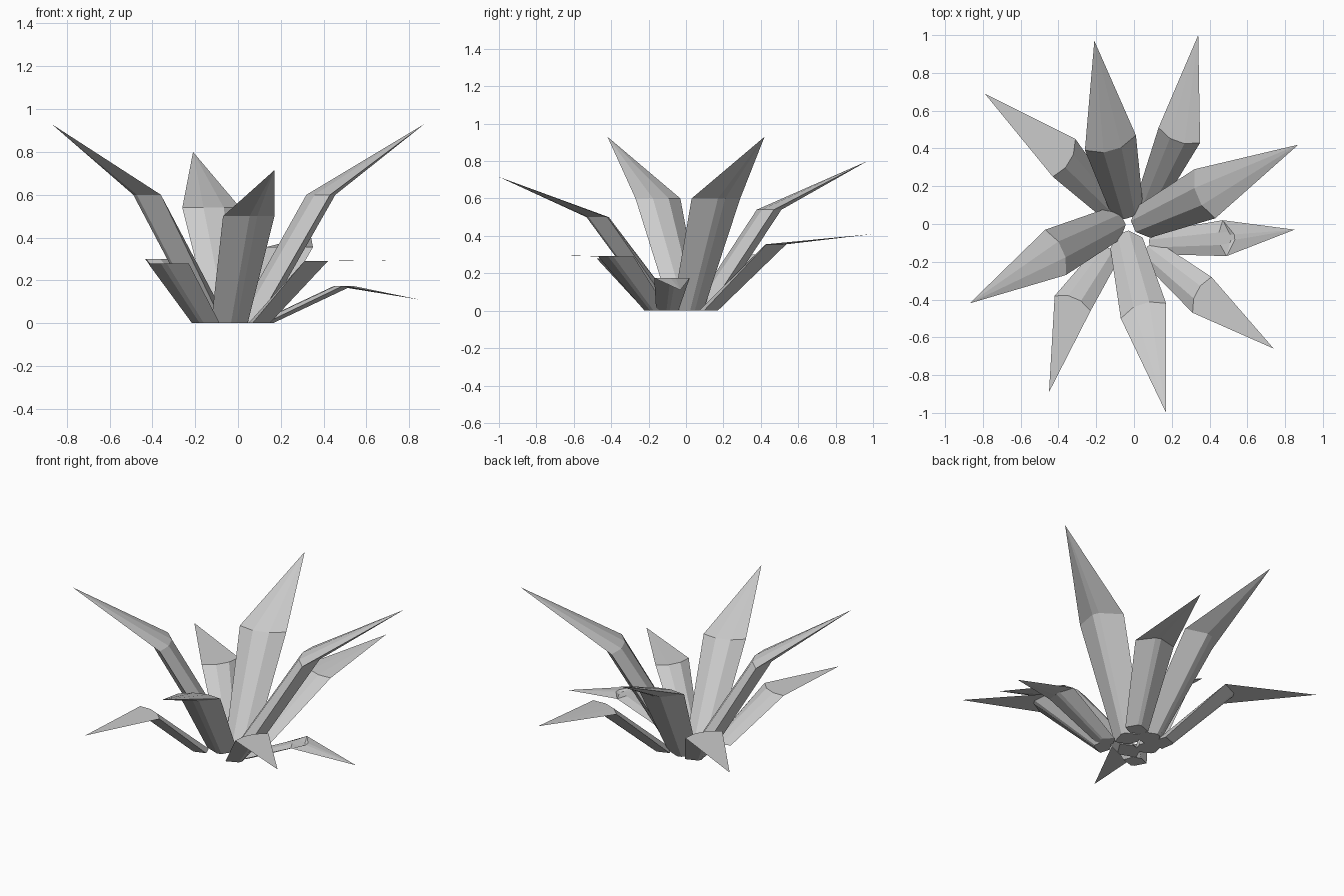
import bpy
import bmesh
from mathutils import Vector

cube = bpy.data.objects.get("Cube")
if cube:
    bpy.data.objects.remove(cube, do_unlink=True)

grey = bpy.data.materials.new("pale grey")
grey.use_nodes = True
COLOUR = (0.6, 0.6, 0.6, 1)
grey.diffuse_color = COLOUR
grey.node_tree.nodes["Principled BSDF"].inputs["Base Color"].default_value = COLOUR


def section(bm, centre, side, out, inner, outer):
    """Horizontal ring: two side edges, an inner facet and an outer ridge."""
    points = [(1, 0), (0.35, -inner), (-0.35, -inner), (-1, 0), (-0.15, outer), (0.15, outer)]
    half = side.length
    return [bm.verts.new(centre + side * s + out * half * d) for s, d in points]


def leaf(name, base, base_half, edge_a, edge_b, knee_z, tip):
    """A faceted stem rising to a bent knee, then a blade narrowing to a point."""
    bm = bmesh.new()
    a, b = Vector((*edge_a, knee_z)), Vector((*edge_b, knee_z))
    knee, side = (a + b) / 2, (a - b) / 2
    out = side.cross(Vector((0, 0, 1))).normalized()
    if out.dot(knee) < 0:
        out = -out
    foot = section(bm, Vector((*base, 0)), side.normalized() * base_half, out, 0.65, 0.7)
    bend = section(bm, knee, side, out, 0.28, 0.55)
    point = bm.verts.new(tip)
    for i in range(len(foot)):
        j = (i + 1) % len(foot)
        bm.faces.new((foot[i], foot[j], bend[j], bend[i]))
        bm.faces.new((bend[i], bend[j], point))
    bm.faces.new(foot)
    bmesh.ops.recalc_face_normals(bm, faces=bm.faces)
    mesh = bpy.data.meshes.new(name)
    bm.to_mesh(mesh)
    bm.free()
    mesh.materials.append(grey)
    bpy.context.collection.objects.link(bpy.data.objects.new(name, mesh))


# Tall upright leaves
leaf("back_tall_leaf", (-0.04, 0.09), 0.09, (-0.26, 0.39), (0.01, 0.47), 0.54, (-0.21, 0.97, 0.80))
leaf("left_tall_leaf", (0.05, 0.01), 0.09, (0.32, 0.29), (0.43, 0.03), 0.60, (0.87, 0.42, 0.93))
leaf("right_tall_leaf", (-0.11, 0.0), 0.09, (-0.47, -0.03), (-0.36, -0.27), 0.60, (-0.87, -0.42, 0.93))
leaf("front_tall_leaf", (-0.04, -0.10), 0.09, (-0.07, -0.50), (0.17, -0.42), 0.50, (0.17, -1.0, 0.715))

# Low spreading leaves
leaf("back_left_leaf", (0.08, 0.12), 0.07, (0.13, 0.51), (0.35, 0.43), 0.355, (0.34, 1.0, 0.41))
leaf("left_low_leaf", (0.12, -0.10), 0.06, (0.47, 0.02), (0.49, -0.17), 0.175, (0.85, -0.03, 0.11))
leaf("front_left_leaf", (0.10, -0.16), 0.07, (0.41, -0.28), (0.31, -0.47), 0.29, (0.74, -0.66, 0.295))
leaf("front_right_leaf", (-0.15, -0.17), 0.07, (-0.42, -0.38), (-0.23, -0.46), 0.28, (-0.45, -0.89, 0.28))
leaf("back_right_leaf", (-0.14, 0.10), 0.07, (-0.43, 0.25), (-0.31, 0.45), 0.30, (-0.79, 0.69, 0.30))
